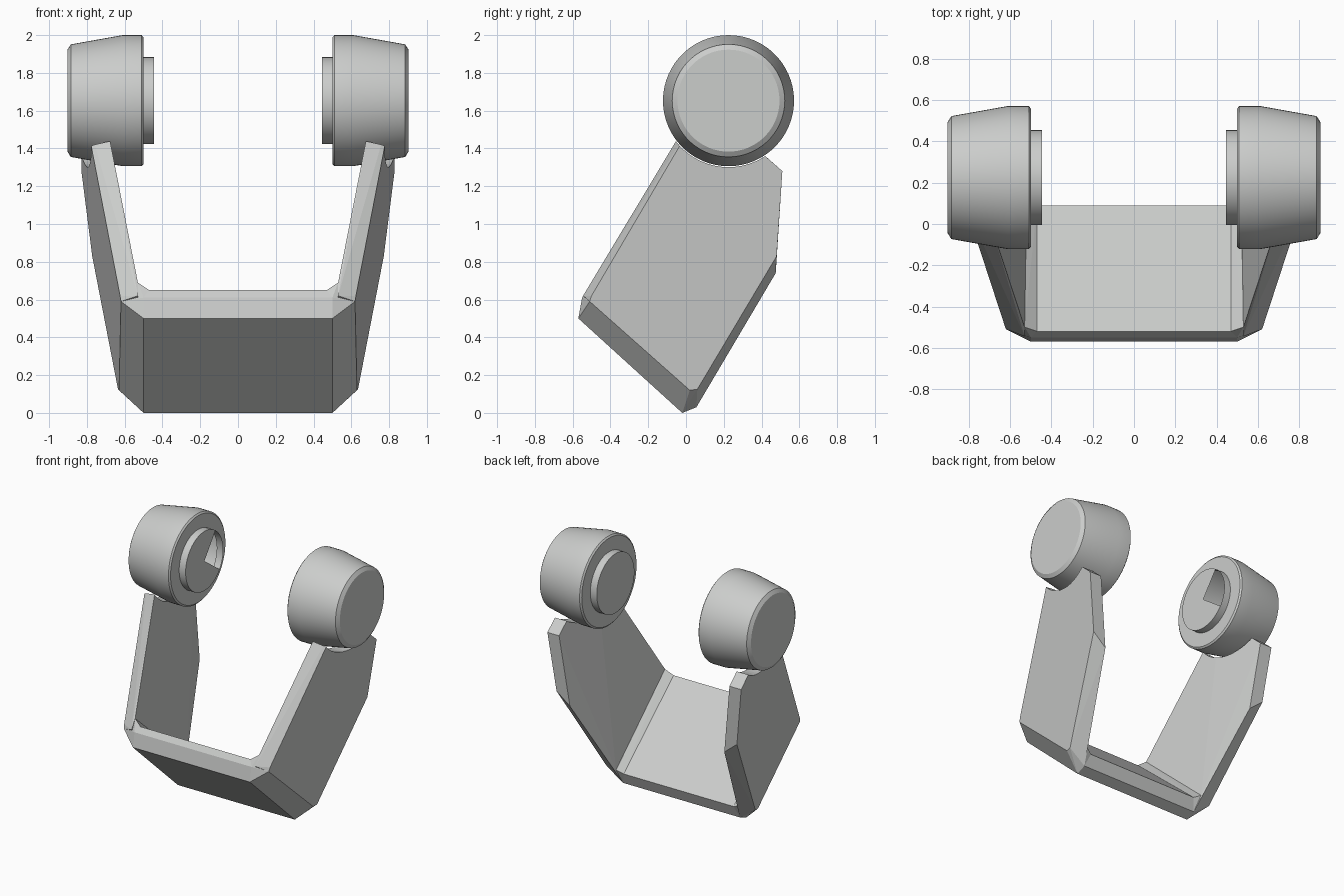
import bpy, bmesh, math
from mathutils import Matrix

cube = bpy.data.objects.get("Cube")
if cube:
    bpy.data.objects.remove(cube)

grey = bpy.data.materials.new("light_grey")
grey.use_nodes = True
grey.diffuse_color = (0.6, 0.61, 0.6, 1)
grey.node_tree.nodes["Principled BSDF"].inputs["Base Color"].default_value = grey.diffuse_color

HUB_Y, HUB_Z = 0.225, 1.653


def add_object(name, bm):
    bmesh.ops.recalc_face_normals(bm, faces=bm.faces)
    mesh = bpy.data.meshes.new(name)
    bm.to_mesh(mesh)
    bm.free()
    mesh.materials.append(grey)
    obj = bpy.data.objects.new(name, mesh)
    bpy.context.scene.collection.objects.link(obj)
    return obj


def hull(name, points, side=1):
    """Flat-faced convex block around a few corner points."""
    bm = bmesh.new()
    for x, y, z in points:
        bm.verts.new((x * side, y, z))
    result = bmesh.ops.convex_hull(bm, input=bm.verts)
    bmesh.ops.delete(bm, geom=list({v for v in result["geom_interior"]}), context="VERTS")
    bmesh.ops.dissolve_limit(bm, angle_limit=math.radians(1), verts=bm.verts, edges=bm.edges)
    return add_object(name, bm)


def side_plane(y, z, inset=0.0):
    """Point on the splayed outer face of an arm, or inset from it."""
    return (0.613 + 0.125 * y + 0.119 * z - inset, y, z)


def lathe(name, profile, side, opening=None):
    """Spin (x, radius) pairs around the hub axis; opening is an angle range left out of the first cap."""
    n = 60
    bm = bmesh.new()
    rings = []
    for x, r in profile:
        rings.append([bm.verts.new((x * side, HUB_Y + r * math.cos(a), HUB_Z + r * math.sin(a)))
                      for a in (2 * math.pi * i / n for i in range(n))])
    for a, b in zip(rings, rings[1:]):
        for i in range(n):
            j = (i + 1) % n
            bm.faces.new((a[i], a[j], b[j], b[i]))
    bm.faces.new(rings[-1])
    if opening:
        start, end = (round(d * n / 360) for d in opening)
        centre = bm.verts.new((profile[0][0] * side, HUB_Y, HUB_Z))
        bm.faces.new([centre] + [rings[0][i % n] for i in range(end, start + n + 1)])
    else:
        bm.faces.new(rings[0])
    return add_object(name, bm)


# Key corners of the tilted bracket
under = [(0.5, -0.57, 0.5), (0.5, -0.02, 0.0), (0.5, 0.055, 0.03)]
lip = (0.5, -0.55, 0.61)
floor_edge = [(0.47, -0.52, 0.65), (0.47, 0.09, 0.12)]
outer_low = [side_plane(-0.51, 0.59), side_plane(0.02, 0.12), side_plane(0.06, 0.125)]
inner_low = [(0.53, -0.5, 0.69), (0.52, 0.112, 0.145)]

# Cross plate between the arms
plate = under + [lip] + floor_edge
hull("cross_plate", plate + [(-x, y, z) for x, y, z in plate])

hub_profile = [(0.445, 0.23), (0.5, 0.23), (0.5, 0.335), (0.51, 0.347),
               (0.61, 0.347), (0.885, 0.298), (0.903, 0.27)]

for side, label in ((1, "left"), (-1, "right")):
    # Chamfered corner joining plate and arm
    hull(label + "_corner", under + [lip] + floor_edge + outer_low + inner_low, side)

    # Splayed arm with an angled front and back face
    arm_points = outer_low + inner_low + [
        side_plane(-0.5, 0.62), side_plane(0.1, 1.64), side_plane(0.51, 1.28), side_plane(0.48, 0.83),
        side_plane(0.08, 1.66, 0.1), side_plane(0.51, 1.28, 0.1), side_plane(0.475, 0.74, 0.1),
        (0.5, 0.055, 0.03), (0.53, -0.545, 0.62)]
    arm = hull(label + "_arm", arm_points, side)

    # Round saddle cut in the arm under the hub
    cutter = lathe(label + "_saddle_cutter", [(0.4, 0.352), (1.1, 0.352)], side)
    cutter.hide_render = True
    cut = arm.modifiers.new("saddle", "BOOLEAN")
    cut.object = cutter
    cut.solver = "EXACT"
    bpy.context.view_layer.update()
    carved = bpy.data.meshes.new_from_object(arm.evaluated_get(bpy.context.evaluated_depsgraph_get()))
    arm.modifiers.clear()
    arm.data = carved
    bpy.data.objects.remove(cutter)

    # Tapered hub with a raised inner boss
    hub = lathe(label + "_hub", hub_profile, side, (-36, 54) if side < 0 else None)
    bpy.ops.object.select_all(action="DESELECT")
    hub.select_set(True)
    bpy.context.view_layer.objects.active = hub
    bpy.ops.object.shade_smooth_by_angle(angle=math.radians(25))
